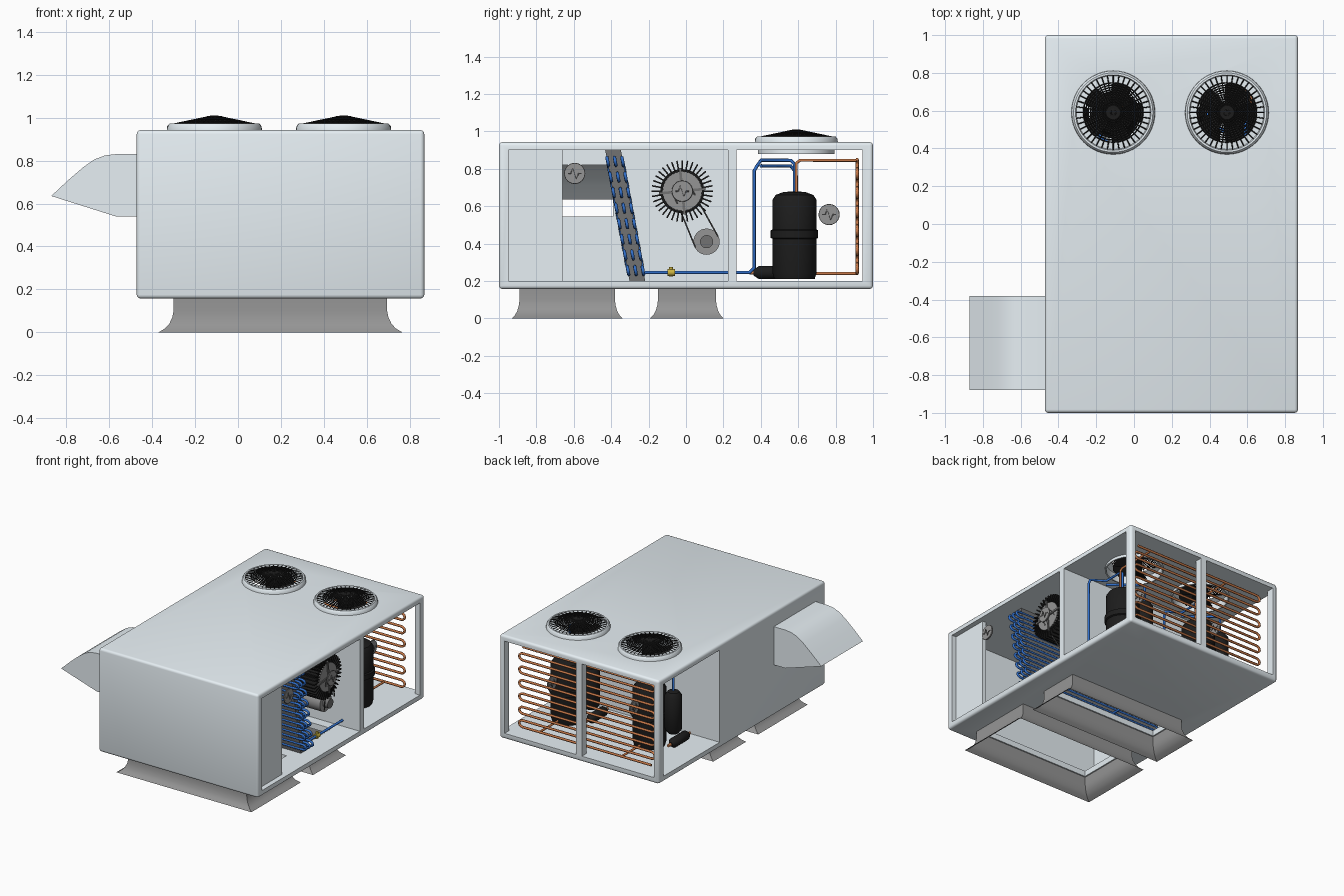
import bpy, bmesh
from math import sin, cos, pi, radians
from mathutils import Vector, Matrix

if "Cube" in bpy.data.objects:
    bpy.data.objects.remove(bpy.data.objects["Cube"])

def mat(name, c):
    m = bpy.data.materials.new(name)
    m.diffuse_color = (*c, 1)
    m.use_nodes = True
    m.node_tree.nodes["Principled BSDF"].inputs["Base Color"].default_value = m.diffuse_color
    return m

BLACK = mat("black", (0.012, 0.012, 0.012))
BLUE = mat("blue", (0.03, 0.16, 0.6))
COPPER = mat("copper", (0.6, 0.2, 0.07))
YELLOW = mat("yellow", (0.6, 0.45, 0.05))
GREY = mat("dark_grey", (0.17, 0.17, 0.17))
STEEL = mat("steel_grey", (0.3, 0.3, 0.3))
WHITE = mat("cool_white", (0.80, 0.87, 0.91))

def finish(name, bm, m=None):
    bmesh.ops.recalc_face_normals(bm, faces=bm.faces)
    me = bpy.data.meshes.new(name)
    bm.to_mesh(me)
    bm.free()
    ob = bpy.data.objects.new(name, me)
    bpy.context.collection.objects.link(ob)
    if m:
        me.materials.append(m)
    return ob

def add_box(bm, lo, hi, post=Matrix()):
    lo, hi = Vector(lo), Vector(hi)
    bmesh.ops.create_cube(bm, size=1, matrix=post @ Matrix.Translation((lo + hi) / 2)
                          @ Matrix.Diagonal((*(hi - lo), 1)))

def box(name, lo, hi, m=None):
    bm = bmesh.new()
    add_box(bm, lo, hi)
    return finish(name, bm, m)

def lathe(name, prof, loc, m=None, axis="Z", steps=40, closed=False):
    """Revolve (radius, height) points about an axis."""
    bm = bmesh.new()
    vs = [bm.verts.new((r, 0, z)) for r, z in prof]
    es = [bm.edges.new(p) for p in zip(vs, vs[1:] + (vs[:1] if closed else []))]
    bmesh.ops.spin(bm, geom=vs + es, axis=(0, 0, 1), cent=(0, 0, 0), angle=2 * pi, steps=steps)
    bmesh.ops.remove_doubles(bm, verts=bm.verts, dist=1e-5)
    rot = {"Z": Matrix(), "X": Matrix.Rotation(pi / 2, 4, "Y"), "Y": Matrix.Rotation(-pi / 2, 4, "X")}[axis]
    bm.transform(Matrix.Translation(loc) @ rot)
    return finish(name, bm, m)

def cyl(name, r, a, b, loc, m=None, axis="Z", steps=32):
    return lathe(name, [(0, a), (r, a), (r, b), (0, b)], loc, m, axis, steps)

def tube(name, paths, r, m, cyclic=False, res=1):
    cu = bpy.data.curves.new(name, "CURVE")
    cu.dimensions = "3D"
    cu.bevel_depth, cu.bevel_resolution, cu.use_fill_caps = r, res, True
    for p in paths:
        s = cu.splines.new("POLY")
        s.points.add(len(p) - 1)
        for q, c in zip(s.points, p):
            q.co = (*c, 1)
        s.use_cyclic_u = cyclic
    cu.materials.append(m)
    ob = bpy.data.objects.new(name, cu)
    bpy.context.collection.objects.link(ob)
    return ob

def serpentine(x0, x1, z0, z1, rows, yfun):
    """Rows along x joined by round return bends."""
    d, pts = (z1 - z0) / (rows - 1), []
    for i in range(rows):
        z, right = z0 + i * d, i % 2 == 0
        xe, s = (x1, 1) if right else (x0, -1)
        pts.append((x0 if right else x1, yfun(z), z))
        if i < rows - 1:
            for k in range(6):
                a = -pi / 2 + pi * k / 6
                zz = z + d / 2 + sin(a) * d / 2
                pts.append((xe + s * cos(a) * d * 0.6, yfun(zz), zz))
        else:
            pts.append((xe, yfun(z), z))
    return pts

FANS = [(-0.11, 0.59), (0.492, 0.59)]
DUCTS = {"return_duct": (-0.89, -0.38), "supply_duct": (-0.15, 0.16)}

# Cabinet: bevelled block with compartments and openings cut out
cab = box("cabinet", (-0.472, -1, 0.157), (0.868, 1, 0.942), WHITE)
bv = cab.modifiers.new("bevel", "BEVEL")
bv.width, bv.segments = 0.018, 3
cuts = [box("cut", lo, hi, WHITE) for lo, hi in [
    ((-0.43, -0.95, 0.2), (1.2, 0.225, 0.9)),
    ((-0.8, 0.27, 0.2), (1.2, 0.945, 0.9)),
    ((-0.43, 0.9, 0.2), (0.175, 1.2, 0.9)),
    ((0.225, 0.9, 0.2), (0.825, 1.2, 0.9)),
    ((-0.6, -0.87, 0.545), (-0.4, -0.39, 0.82))]]
cuts += [box("cut", (-0.29, a + 0.01, 0.1), (0.68, b - 0.01, 0.3), WHITE) for a, b in DUCTS.values()]
cuts += [cyl("cut", 0.205, 0.85, 1.1, (x, y, 0), WHITE, steps=48) for x, y in FANS]
bpy.context.view_layer.objects.active = cab
for c in cuts:
    md = cab.modifiers.new("cut", "BOOLEAN")
    md.operation, md.object, md.solver = "DIFFERENCE", c, "EXACT"
for md in list(cab.modifiers):
    bpy.ops.object.modifier_apply(modifier=md.name)
for c in cuts:
    bpy.data.objects.remove(c)
box("front_access_panel", (0.80, -0.95, 0.2), (0.83, -0.66, 0.9), WHITE)

# Flared ducts under the floor
for name, (a, b) in DUCTS.items():
    bm, prev = bmesh.new(), None
    for o, z in [(0, 0.165), (0, 0.1), (0.006, 0.07), (0.02, 0.04), (0.04, 0.018), (0.07, 0)]:
        oy = o * 0.6
        ring = [bm.verts.new(v) for v in [(-0.3 - o, a - oy, z), (0.695 + o, a - oy, z),
                                          (0.695 + o, b + oy, z), (-0.3 - o, b + oy, z)]]
        if prev:
            for i in range(4):
                j = (i + 1) % 4
                bm.faces.new((prev[i], prev[j], ring[j], ring[i]))
        prev = ring
    finish(name, bm, STEEL)

# Rain hood on the left, open at its sloping mouth
prof = [(-0.57, 0.54), (-0.47, 0.54), (-0.47, 0.83), (-0.57, 0.83), (-0.62, 0.824), (-0.67, 0.805),
        (-0.72, 0.77), (-0.79, 0.71), (-0.87, 0.635)]
bm = bmesh.new()
A, B = [[bm.verts.new((x, y, z)) for x, z in prof] for y in (-0.88, -0.38)]
bm.faces.new(A)
bm.faces.new(B)
for i in range(len(prof) - 1):
    if i != 1:
        bm.faces.new((A[i], A[i + 1], B[i + 1], B[i]))
finish("rain_hood", bm, WHITE)

# Condenser fans with ring, wire guard and blades
for n, (x, y) in enumerate(FANS):
    lathe(f"fan_ring_{n}", [(0.195, 0.88), (0.195, 0.94), (0.158, 0.955), (0.158, 0.96), (0.195, 0.958),
                            (0.2, 0.972), (0.21, 0.972), (0.22, 0.96), (0.222, 0.938), (0.205, 0.938),
                            (0.205, 0.88)], (x, y, 0), WHITE, steps=48, closed=True)
    def guard(r, a):
        return (x + r * cos(a), y + r * sin(a), 1.01 - 0.042 * r / 0.2)
    tube(f"guard_rings_{n}", [[guard(r * 0.0121, 2 * pi * k / 32) for k in range(32)] for r in range(3, 14)],
         0.0035, BLACK, True, 0)
    tube(f"guard_spokes_{n}", [[guard(0.01, 2 * pi * k / 40), guard(0.203, 2 * pi * k / 40)] for k in range(40)],
         0.003, BLACK, res=0)
    cyl(f"guard_cap_{n}", 0.035, 1.0, 1.008, (x, y, 0), BLACK)
    cyl(f"fan_hub_{n}", 0.055, 0.89, 0.95, (x, y, 0), BLACK)
    bm = bmesh.new()
    for k in range(5):
        M = (Matrix.Translation((x, y, 0.915)) @ Matrix.Rotation(2 * pi * k / 5, 4, "Z")
             @ Matrix.Rotation(radians(25), 4, "X"))
        bm.faces.new([bm.verts.new(M @ Vector(v)) for v in [
            (0.04, -0.03, 0), (0.11, -0.055, 0), (0.15, -0.06, 0), (0.165, 0.02, 0), (0.14, 0.06, 0), (0.04, 0.03, 0)]])
    finish(f"fan_blades_{n}", bm, BLACK)

# Condenser coil behind the back opening
tube("condenser_coil", [serpentine(-0.35, 0.73, 0.24, 0.85, 13, lambda z: 0.915)], 0.009, COPPER)

# Evaporator: sloping core with three layers of blue tube
core_y = lambda z: -0.26 - 0.13 * (z - 0.2) / 0.7
bm = bmesh.new()
S = [[bm.verts.new((x, core_y(z) + o, z)) for o, z in [(-0.042, 0.2), (0.042, 0.2), (0.042, 0.9), (-0.042, 0.9)]]
     for x in (-0.42, 0.74)]
bm.faces.new(S[0])
bm.faces.new(S[1])
for i in range(4):
    j = (i + 1) % 4
    bm.faces.new((S[0][i], S[0][j], S[1][j], S[1][i]))
finish("evaporator_core", bm, GREY)
tube("evaporator_tubes", [serpentine(-0.39, 0.765, 0.235, 0.86, 16, lambda z, o=o: core_y(z) + o)
                          for o in (-0.04, 0, 0.04)], 0.009, BLUE)

# Blower wheel, motor and belt
BY, BZ, MY, MZ = -0.02, 0.68, 0.11, 0.41
bm = bmesh.new()
for k in range(36):
    add_box(bm, (-0.2, -0.004, 0.1), (0.77, 0.004, 0.165),
            Matrix.Translation((0, BY, BZ)) @ Matrix.Rotation(2 * pi * k / 36, 4, "X"))
finish("blower_blades", bm, BLACK)
cyl("blower_drum", 0.118, -0.2, 0.76, (0, BY, BZ), BLACK, "X")
cyl("blower_end_plate", 0.105, 0.76, 0.772, (0, BY, BZ), STEEL, "X")
bm = bmesh.new()
for k in range(2):
    add_box(bm, (0.765, -0.007, -0.125), (0.78, 0.007, 0.125),
            Matrix.Translation((0, BY, BZ)) @ Matrix.Rotation(pi / 2 * k + 0.1, 4, "X"))
finish("blower_spokes", bm, GREY)
cyl("blower_motor", 0.07, 0.4, 0.66, (0, MY, MZ), STEEL, "X")
cyl("motor_pulley", 0.035, 0.66, 0.7, (0, MY, MZ), GREY, "X")
tube("drive_belt", [[(0.785, BY + s * 0.045, BZ + s * 0.02), (0.69, MY + s * 0.06, MZ + s * 0.03)]
                    for s in (-1, 1)], 0.004, GREY)

# Sensor discs with a wave mark
def sensor(name, x, y, z, r=0.053):
    cyl(name + "_disc", r, -0.006, 0.006, (x, y, z), STEEL, "X")
    wave = [(-0.7, 0), (-0.4, 0), (-0.2, 0.5), (0.15, -0.5), (0.4, 0), (0.7, 0)]
    tube(name + "_mark", [[(x + s * 0.007, y + a * r, z + b * r) for a, b in wave] for s in (-1, 1)], 0.004, GREY)
    tube(name + "_rim", [[(x, y + r * cos(2 * pi * k / 24), z + r * sin(2 * pi * k / 24)) for k in range(24)]],
         0.004, GREY, True)

sensor("intake_sensor", 0.84, -0.595, 0.775)
sensor("blower_sensor", 0.8, BY, BZ)

# Two refrigerant circuits: compressor, accumulator, drier and pipes
for n, cx in enumerate((-0.1, 0.59)):
    lathe(f"compressor_{n}", [(0, 0.68), (0.06, 0.675), (0.1, 0.66), (0.117, 0.635), (0.117, 0.475), (0.127, 0.47),
                              (0.127, 0.43), (0.117, 0.425), (0.117, 0.24), (0.108, 0.21), (0, 0.21)],
          (cx, 0.58, 0), BLACK)
    lathe(f"accumulator_{n}", [(0, 0.67), (0.04, 0.66), (0.06, 0.63), (0.06, 0.38), (0.04, 0.35), (0, 0.34)],
          (cx - 0.2, 0.58, 0), BLACK)
    lathe(f"filter_drier_{n}", [(0, 0), (0.015, 0), (0.035, 0.03), (0.035, 0.18), (0.015, 0.21), (0, 0.21)],
          (cx - 0.17, 0.36, 0.245), BLACK, "Y")
    sensor(f"compressor_sensor_{n}", cx, 0.765, 0.555)
    tube(f"drier_tips_{n}", [[(cx - 0.17, 0.34, 0.245), (cx - 0.17, 0.6, 0.245)]], 0.011, COPPER)
    px = cx + 0.13
    tube(f"suction_pipe_{n}", [[(px, -0.22, 0.245), (px, 0.34, 0.245), (px, 0.365, 0.27), (px, 0.365, 0.79),
                                (px, 0.38, 0.815), (cx, 0.4, 0.845), (cx, 0.56, 0.845), (cx, 0.58, 0.825),
                                (cx, 0.58, 0.67)],
                               [(cx, 0.4, 0.815), (cx - 0.2, 0.56, 0.815), (cx - 0.2, 0.58, 0.79),
                                (cx - 0.2, 0.58, 0.65)]], 0.009, BLUE, res=2)
    tube(f"discharge_pipe_{n}", [[(cx + 0.03, 0.59, 0.66), (cx + 0.03, 0.59, 0.83), (cx + 0.03, 0.61, 0.845),
                                  (cx + 0.03, 0.915, 0.845)],
                                 [(cx, 0.68, 0.24), (cx, 0.915, 0.24)]], 0.008, COPPER, res=2)
    cyl(f"expansion_valve_{n}", 0.018, -0.1, -0.06, (px, 0, 0.245), YELLOW, "Y")
    cyl(f"valve_stem_{n}", 0.01, 0.225, 0.275, (px, -0.08, 0), YELLOW)

# Smooth shading with crisp edges
bpy.ops.object.select_all(action="DESELECT")
for ob in bpy.data.objects:
    if ob.type == "MESH":
        ob.select_set(True)
bpy.context.view_layer.objects.active = cab
bpy.ops.object.shade_smooth_by_angle(angle=radians(35))
